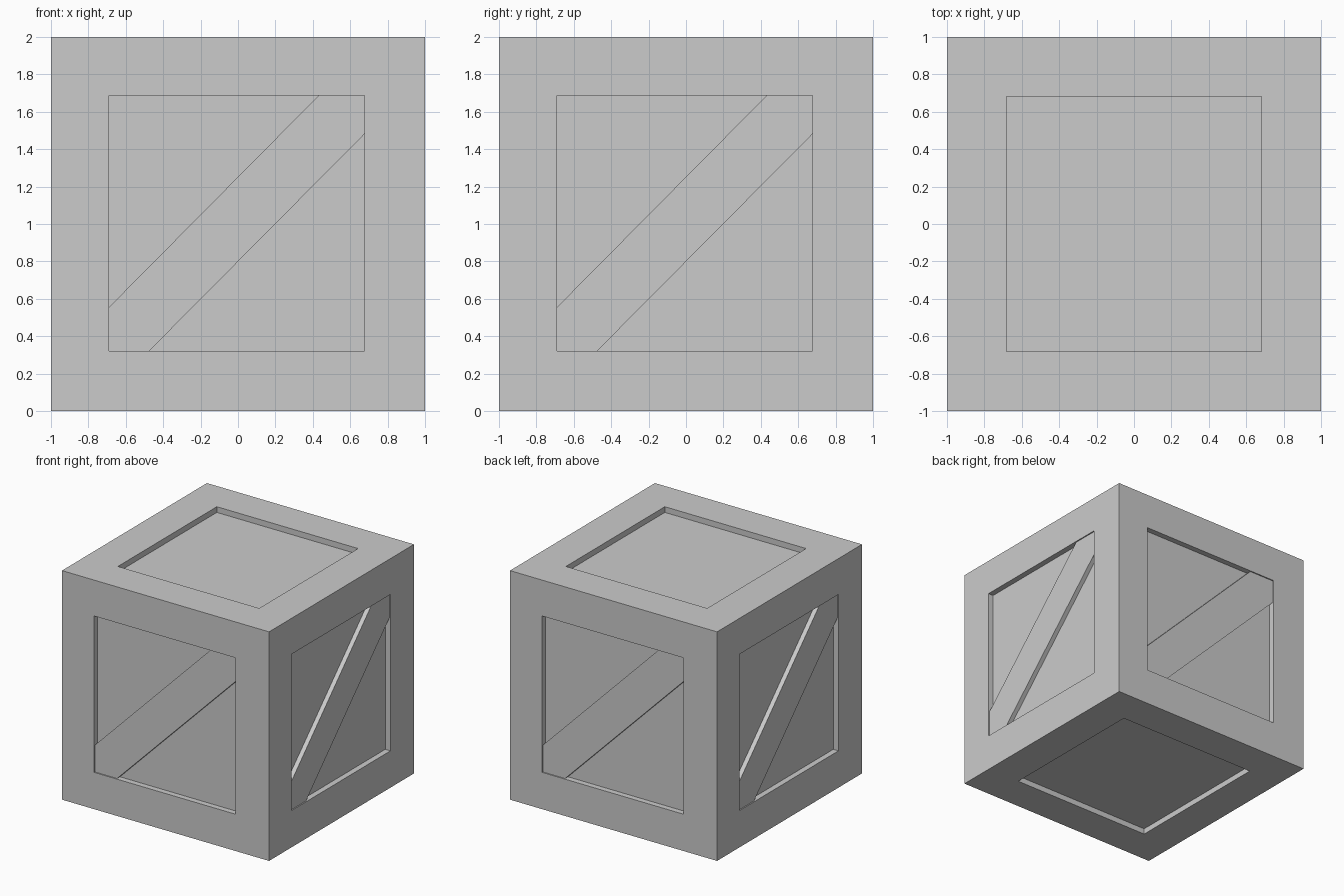
import bpy, bmesh
from math import pi
from mathutils import Matrix, Vector

if "Cube" in bpy.data.objects:
    bpy.data.objects.remove(bpy.data.objects["Cube"])

DEPTH = 0.05      # panel recess
SETBACK = 0.01    # brace sits just behind the frame
BORDER = 0.3175   # frame width
SHIFT = 0.0075    # openings sit slightly off centre


def finish(bm, name):
    bmesh.ops.recalc_face_normals(bm, faces=bm.faces[:])
    me = bpy.data.meshes.new(name)
    bm.to_mesh(me)
    bm.free()
    ob = bpy.data.objects.new(name, me)
    bpy.context.collection.objects.link(ob)
    return ob


# Crate body: cube with a recessed panel in every face
bm = bmesh.new()
bmesh.ops.create_cube(bm, size=2, matrix=Matrix.Translation((0, 0, 1)))
bm.normal_update()
panels = bm.faces[:]
bmesh.ops.inset_individual(bm, faces=panels, thickness=BORDER, use_even_offset=True)
bm.normal_update()
for f in panels:
    n = f.normal.copy()
    if abs(n.z) < 0.5:
        right = Vector((0, 0, 1)).cross(n)
        bmesh.ops.translate(bm, verts=f.verts[:], vec=right * -SHIFT + Vector((0, 0, SHIFT / 2)))
for f in bmesh.ops.extrude_discrete_faces(bm, faces=panels)["faces"]:
    bmesh.ops.translate(bm, verts=f.verts[:], vec=f.normal * -DEPTH)
bmesh.ops.remove_doubles(bm, verts=bm.verts[:], dist=1e-5)
finish(bm, "crate_body")

# Diagonal braces: one profile, turned onto the four sides
L, R, B, T = -0.69, 0.675, 0.321, 1.686
profile = [(L, B), (-0.475, B), (R, 1.48), (R, T), (0.43, T), (L, 0.555)]
for i, side in enumerate(("front", "right", "back", "left")):
    bm = bmesh.new()
    face = bm.faces.new([bm.verts.new((x, -1 + SETBACK, z)) for x, z in profile])
    ext = bmesh.ops.extrude_face_region(bm, geom=[face])["geom"]
    bmesh.ops.translate(bm, vec=(0, DEPTH, 0),
                        verts=[v for v in ext if isinstance(v, bmesh.types.BMVert)])
    if not face.is_valid or len(bm.faces) < 8:
        bm.faces.new([v for v in bm.verts if v.co.y < -1 + SETBACK + 1e-4])
    bmesh.ops.rotate(bm, verts=bm.verts[:], cent=(0, 0, 0), matrix=Matrix.Rotation(i * pi / 2, 3, 'Z'))
    finish(bm, side + "_diagonal_brace")
